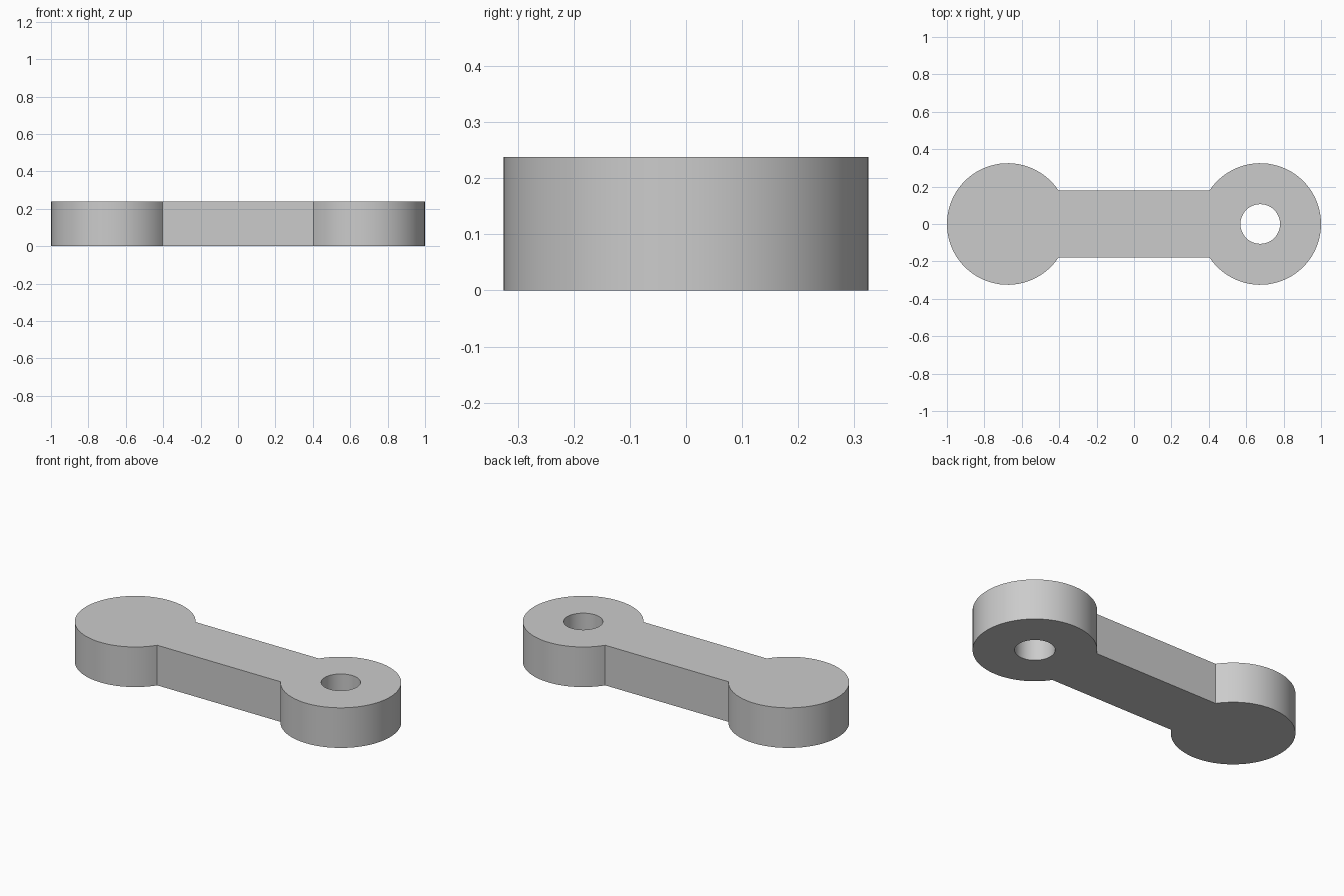
import bpy
import bmesh
from math import asin, cos, pi, sin

cube = bpy.data.objects.get("Cube")
if cube:
    bpy.data.objects.remove(cube, do_unlink=True)

END_X = 0.675       # centre of each round end
END_R = 0.325
BAR_HALF = 0.18     # half the width of the bar
HOLE_R = 0.106
HEIGHT = 0.238


def arc(cx, radius, start, end, steps):
    """Points along an arc, both ends included."""
    angles = [start + (end - start) * i / steps for i in range(steps + 1)]
    return [(cx + radius * cos(a), radius * sin(a), 0) for a in angles]


def add_loop(bm, points):
    verts = [bm.verts.new(p) for p in points]
    return [bm.edges.new((v, verts[i - 1])) for i, v in enumerate(verts)]


# Flat profile: two round ends joined by a bar, with a hole in the left end
neck = asin(BAR_HALF / END_R)
bm = bmesh.new()
outline = (arc(END_X, END_R, neck - pi, pi - neck, 64)
           + arc(-END_X, END_R, neck, 2 * pi - neck, 64))
edges = add_loop(bm, outline)
edges += add_loop(bm, arc(END_X, HOLE_R, 0, 2 * pi, 48)[:-1])
bmesh.ops.triangle_fill(bm, edges=edges, use_beauty=True)

# Raise the profile into a solid
raised = bmesh.ops.extrude_face_region(bm, geom=bm.faces[:])["geom"]
top = [g for g in raised if isinstance(g, bmesh.types.BMVert)]
bmesh.ops.translate(bm, verts=top, vec=(0, 0, HEIGHT))
bmesh.ops.recalc_face_normals(bm, faces=bm.faces[:])

mesh = bpy.data.meshes.new("link_arm")
bm.to_mesh(mesh)
bm.free()
link = bpy.data.objects.new("link_arm", mesh)
bpy.context.collection.objects.link(link)

# Plain grey material
grey = bpy.data.materials.new("plain_grey")
grey.use_nodes = True
colour = (0.6, 0.6, 0.6, 1)
grey.diffuse_color = colour
grey.node_tree.nodes["Principled BSDF"].inputs["Base Color"].default_value = colour
mesh.materials.append(grey)

# Smooth round walls with crisp rims
bpy.ops.object.select_all(action="DESELECT")
link.select_set(True)
bpy.context.view_layer.objects.active = link
bpy.ops.object.shade_smooth_by_angle(angle=pi / 6)
